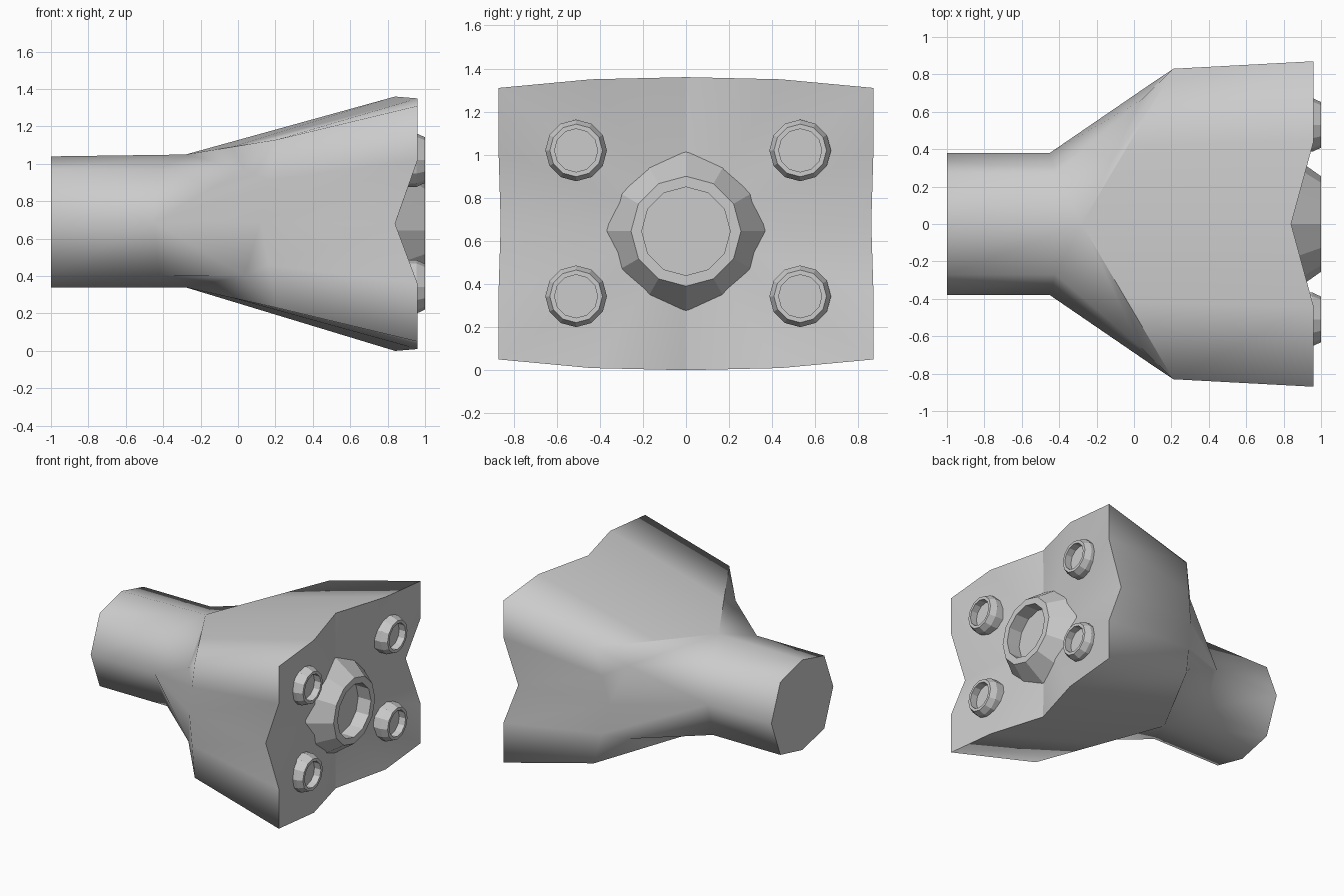
import bpy, bmesh, math

if "Cube" in bpy.data.objects:
    bpy.data.objects.remove(bpy.data.objects["Cube"])


def make_object(name, bm):
    bmesh.ops.recalc_face_normals(bm, faces=bm.faces[:])
    me = bpy.data.meshes.new(name)
    bm.to_mesh(me)
    bm.free()
    ob = bpy.data.objects.new(name, me)
    bpy.context.collection.objects.link(ob)
    return ob


def bridge(bm, rings):
    for a, b in zip(rings, rings[1:]):
        for i in range(len(a)):
            j = (i + 1) % len(a)
            bm.faces.new((a[i], a[j], b[j], b[i]))


def full_loop(half):
    """Close a half section (top to bottom) with its mirror across y = 0."""
    return half + [(x, -y, z) for x, y, z in half[-2:0:-1]]


# body sections, rear to front (repeated points merge where the flare fans out)
section = [(0, 1.04), (.27, .97), (.38, .69), (.27, .405), (0, .34)]
neck_x = [-.28, -.42, -.45, -.42, -.28]
fan = [0, 0, 1, 1, 2, 3, 3, 4, 4]
rear = [(-1, *section[k]) for k in fan]
neck = [(neck_x[k], *section[k]) for k in fan]
top, bottom = (-.28, 0, 1.05), (-.28, 0, .34)
neck[:2] = [top] * 2
web_hi, web_lo = (.035, .66, .97), (.035, .66, .402)
web = [top, top, web_hi, web_hi, neck[4], web_lo, web_lo, bottom, bottom]
shoulder = [top, (-.035, .415, 1.09), (.21, .83, 1.13), (.165, .8, .91),
            (.12, .77, .69), (.165, .8, .46), (.21, .83, .23),
            (-.035, .415, .285), bottom]
mouth = [(.84, 0, 1.36), (.96, .44, 1.35), (.96, .87, 1.31),
         (.96, .87, 1.02), (.84, .86, .68), (.96, .87, .36),
         (.96, .87, .05), (.96, .44, .01), (.84, 0, 0)]

# flared body
bm = bmesh.new()
rings = [[bm.verts.new(p) for p in full_loop(half)]
         for half in (rear, neck, web, shoulder, mouth)]
bridge(bm, rings)
bm.faces.new(rings[0])
centre = bm.verts.new((.83, 0, .65))
for i in range(16):
    bm.faces.new((rings[-1][i], rings[-1][(i + 1) % 16], centre))
bmesh.ops.remove_doubles(bm, verts=bm.verts[:], dist=.0005)


def is_end(face):
    x = face.calc_center_median().x
    return x > .8 or x < -.99


def on_crease(v):
    x, y, z = v.co
    return (abs(abs(y) - (x + .28) * .83 / .49) < .01 and x < .22
            and (z > 1.04 or z < .345))


# smooth shading with sharp end rims, shoulder creases and face fold
for f in bm.faces:
    f.smooth = True
for e in bm.edges:
    rim = len({is_end(f) for f in e.link_faces}) == 2
    crease = all(on_crease(v) for v in e.verts)
    fold = all(abs(v.co.y) < .001 and .8 < v.co.x < .9 for v in e.verts)
    e.smooth = not (rim or crease or fold)
make_object("body", bm)


def nozzle(name, y, z, profile):
    """Twelve-sided rim turned about the x axis, with a recessed floor."""
    bm = bmesh.new()
    rings = [[bm.verts.new((x, y + r * math.cos(k * math.pi / 6),
                            z + r * math.sin(k * math.pi / 6)))
              for k in range(12)] for x, r in profile]
    bridge(bm, rings)
    bm.faces.new(rings[0])
    bm.faces.new(rings[-1])
    return make_object(name, bm)


# large central nozzle and four small ones
nozzle("main_nozzle", 0, .645,
       [(.82, .368), (.84, .368), (1, .255), (1, .205), (.89, .205)])
for sy in (-1, 1):
    for z in (1.02, .343):
        nozzle("small_nozzle", .01 + sy * .52, z,
               [(.88, .143), (.955, .143), (1, .122), (1, .1), (.945, .1)])
